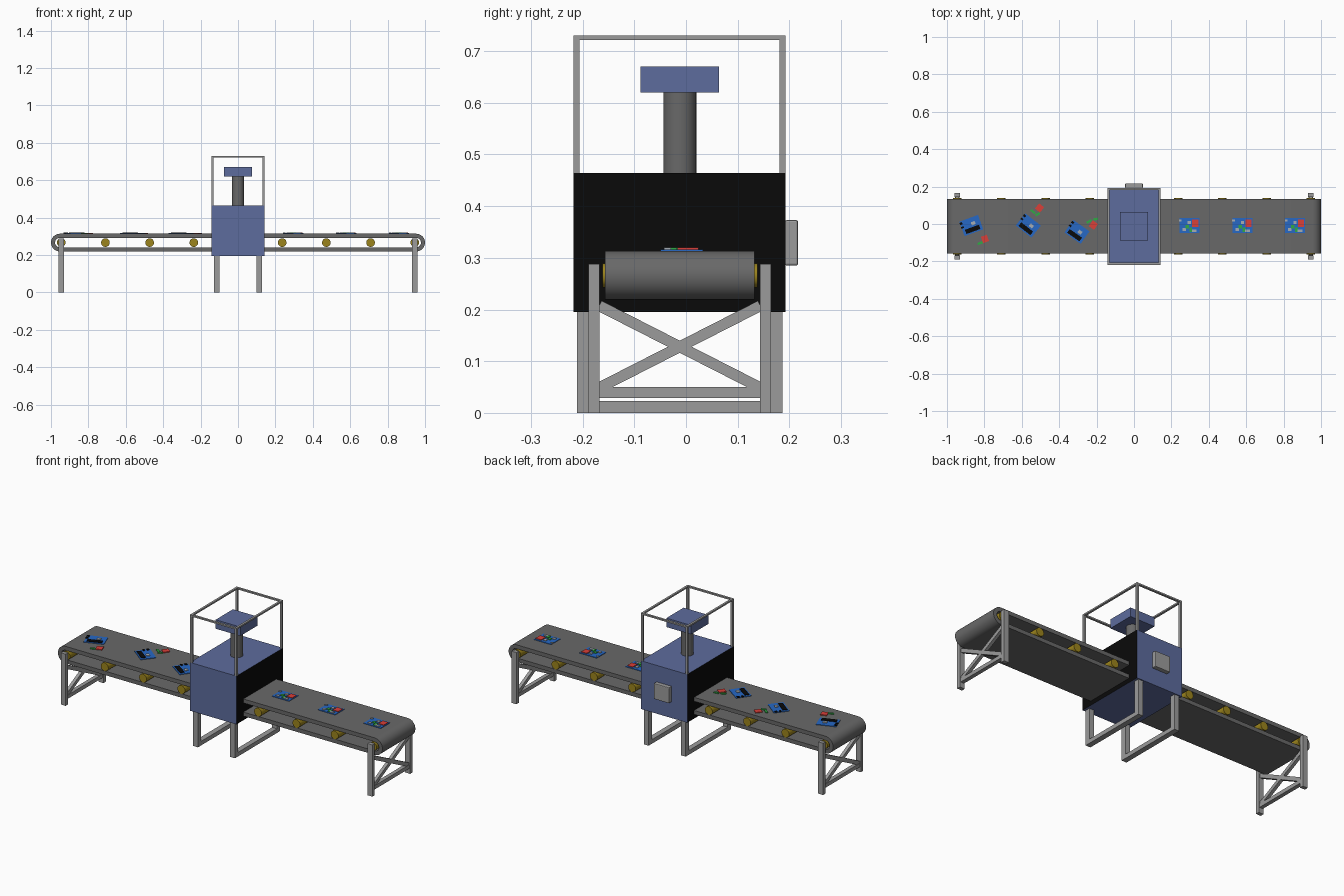
import bpy, bmesh, math
from mathutils import Matrix, Vector

if "Cube" in bpy.data.objects:
    bpy.data.objects.remove(bpy.data.objects["Cube"])

YC = -0.012          # centre line of the conveyor
ZB = 0.266           # belt axis height
BELT_TOP = 0.3135


def mat(name, r, g, b):
    m = bpy.data.materials.new(name)
    m.diffuse_color = (r, g, b, 1)
    m.use_nodes = True
    m.node_tree.nodes["Principled BSDF"].inputs["Base Color"].default_value = m.diffuse_color
    return m


FRAME = mat("frame grey", 0.33, 0.33, 0.33)
BELT = mat("belt grey", 0.14, 0.14, 0.14)
HOUSING = mat("housing blue", 0.11, 0.15, 0.34)
BLACK = mat("black", 0.003, 0.003, 0.003)
YELLOW = mat("roller yellow", 0.33, 0.23, 0.012)
BOARD = mat("board blue", 0.02, 0.14, 0.56)
RED = mat("red", 0.7, 0.05, 0.04)
GREEN = mat("green", 0.03, 0.4, 0.06)
CHIP = mat("chip grey", 0.38, 0.42, 0.46)


def finish(name, bm, *mats):
    bmesh.ops.recalc_face_normals(bm, faces=bm.faces)
    me = bpy.data.meshes.new(name)
    bm.to_mesh(me)
    bm.free()
    for m in mats:
        me.materials.append(m)
    ob = bpy.data.objects.new(name, me)
    bpy.context.collection.objects.link(ob)
    return ob


def box(name, x0, x1, y0, y1, z0, z1, m, place=None):
    bm = bmesh.new()
    size = Matrix.Diagonal((x1 - x0, y1 - y0, z1 - z0, 1))
    mid = Matrix.Translation(((x0 + x1) / 2, (y0 + y1) / 2, (z0 + z1) / 2))
    bmesh.ops.create_cube(bm, size=1, matrix=(place or Matrix()) @ mid @ size)
    return finish(name, bm, m)


def smooth(ob):
    bpy.ops.object.select_all(action='DESELECT')
    ob.select_set(True)
    bpy.context.view_layer.objects.active = ob
    bpy.ops.object.shade_smooth_by_angle(angle=math.radians(35))


def cylinder(name, r, length, centre, axis, m):
    bm = bmesh.new()
    rot = Vector(axis).to_track_quat('Z', 'Y').to_matrix().to_4x4()
    bmesh.ops.create_cone(bm, cap_ends=True, segments=32, radius1=r, radius2=r,
                          depth=length, matrix=Matrix.Translation(centre) @ rot)
    ob = finish(name, bm, m)
    smooth(ob)
    return ob


# Belt: hollow stadium loop
def stadium(r):
    pts = []
    for cx, start in ((0.9525, -90), (-0.9525, 90)):
        for i in range(17):
            a = math.radians(start + 180 * i / 16)
            pts.append((cx + r * math.cos(a), ZB + r * math.sin(a)))
    return pts


bm = bmesh.new()
loops = [[bm.verts.new((x, y, z)) for x, z in stadium(r)]
         for r, y in ((0.0475, YC - 0.145), (0.0475, YC + 0.145),
                      (0.0255, YC + 0.145), (0.0255, YC - 0.145))]
for k in range(4):
    a, b = loops[k], loops[(k + 1) % 4]
    for i in range(len(a)):
        j = (i + 1) % len(a)
        bm.faces.new((a[i], a[j], b[j], b[i]))
smooth(finish("conveyor_belt", bm, BELT))

# Rollers
for i in range(9):
    cylinder(f"roller_{i}", 0.023, 0.3, (-0.945 + 0.23625 * i, YC, ZB), (0, 1, 0), YELLOW)

# End stands: legs, rail and crossed braces
for sx in (-1, 1):
    x0, x1 = sx * 0.945 - 0.015, sx * 0.945 + 0.015
    for sy in (-1, 1):
        yl = YC + sy * 0.166
        box("end_leg", x0, x1, yl - 0.0105, yl + 0.0105, 0, 0.288, FRAME)
        place = (Matrix.Translation((sx * 0.945, YC, 0.128))
                 @ Matrix.Rotation(sy * math.atan2(0.158, 0.31), 4, 'X'))
        box("end_brace", -0.009, 0.009, -0.175, 0.175, -0.0105, 0.0105, FRAME, place)
    box("end_rail", x0 + 0.004, x1 - 0.004, YC - 0.16, YC + 0.16, 0.029, 0.05, FRAME)

# Machine stand: two U-shaped frames
for sx in (-1, 1):
    x0, x1 = sx * 0.114 - 0.015, sx * 0.114 + 0.015
    for sy in (-1, 1):
        yl = YC + sy * 0.185
        box("machine_leg", x0, x1, yl - 0.014, yl + 0.014, 0, 0.2, FRAME)
    box("machine_foot_rail", x0, x1, YC - 0.175, YC + 0.175, 0, 0.023, FRAME)

# Machine housing: blue with black end faces
HX, Y0, Y1 = 0.143, -0.218, 0.193
house = box("machine_housing", -HX, HX, Y0, Y1, 0.195, 0.464, HOUSING)
house.data.materials.append(BLACK)
for p in house.data.polygons:
    p.material_index = 1 if abs(p.normal.x) > 0.5 else 0

# Press column and head
cylinder("press_column", 0.032, 0.165, (0, YC, 0.5425), (0, 0, 1), BELT)
box("press_head", -0.076, 0.076, YC - 0.076, YC + 0.076, 0.62, 0.67, HOUSING)

# Rear control box
ctrl = box("control_box", -0.047, 0.047, Y1 - 0.002, 0.217, 0.285, 0.373, FRAME)
bev = ctrl.modifiers.new("soft_edges", 'BEVEL')
bev.width, bev.segments = 0.004, 2

# Cage above the housing
T = 0.012
for sx in (-1, 1):
    xa, xb = sorted((sx * HX, sx * (HX - T)))
    box("cage_side_rail", xa, xb, Y0, Y1, 0.73 - T * 0.7, 0.73, FRAME)
    for ya in (Y0, Y1 - T):
        box("cage_post", xa, xb, ya, ya + T, 0.464, 0.73 - T * 0.7, FRAME)
for ya in (Y0, Y1 - T):
    box("cage_cross_rail", -HX + T, HX - T, ya, ya + T, 0.73 - T * 0.7, 0.73, FRAME)


# Circuit boards; parts are (x, y, width, depth, material) on the board
def board(x, y, deg, parts):
    place = Matrix.Translation((x, y, BELT_TOP)) @ Matrix.Rotation(math.radians(deg), 4, 'Z')
    box("circuit_board", -0.053, 0.053, -0.041, 0.041, -0.0005, 0.003, BOARD, place)
    for px, py, w, d, m in parts:
        box("board_part", px - w / 2, px + w / 2, py - d / 2, py + d / 2,
            0.002, 0.0065, m, place)


raw = [(0, -0.022, 0.08, 0.024, BLACK), (0.014, 0.008, 0.022, 0.018, CHIP),
       (-0.048, 0.028, 0.014, 0.012, BLACK), (-0.048, 0.006, 0.014, 0.01, BLACK)]
done = [(0.032, 0.012, 0.034, 0.04, RED), (0.026, -0.028, 0.026, 0.014, CHIP),
        (0.0, 0.016, 0.018, 0.018, CHIP), (-0.012, -0.006, 0.018, 0.018, GREEN),
        (0.008, -0.022, 0.014, 0.024, GREEN), (-0.028, -0.022, 0.018, 0.016, CHIP),
        (-0.048, 0.026, 0.014, 0.01, CHIP)]
for x, y, deg in ((-0.87, -0.008, 20), (-0.565, -0.008, -38), (-0.305, -0.042, -35)):
    board(x, y, deg, raw)
for x in (0.296, 0.58, 0.861):
    board(x, -0.008, 0, done)

# Loose components waiting on the belt
for x, y, deg, w, d, m in (
        (-0.797, -0.08, 20, 0.034, 0.036, RED), (-0.822, -0.102, 20, 0.03, 0.012, GREEN),
        (-0.505, 0.086, -38, 0.034, 0.036, RED), (-0.54, 0.066, -38, 0.03, 0.012, GREEN),
        (-0.515, 0.052, 30, 0.026, 0.012, GREEN), (-0.217, -0.006, -35, 0.034, 0.038, RED),
        (-0.24, 0.014, 30, 0.03, 0.012, GREEN), (-0.205, 0.026, 10, 0.026, 0.012, GREEN)):
    place = Matrix.Translation((x, y, BELT_TOP)) @ Matrix.Rotation(math.radians(deg), 4, 'Z')
    box("loose_component", -w / 2, w / 2, -d / 2, d / 2, -0.0005, 0.0045, m, place)
